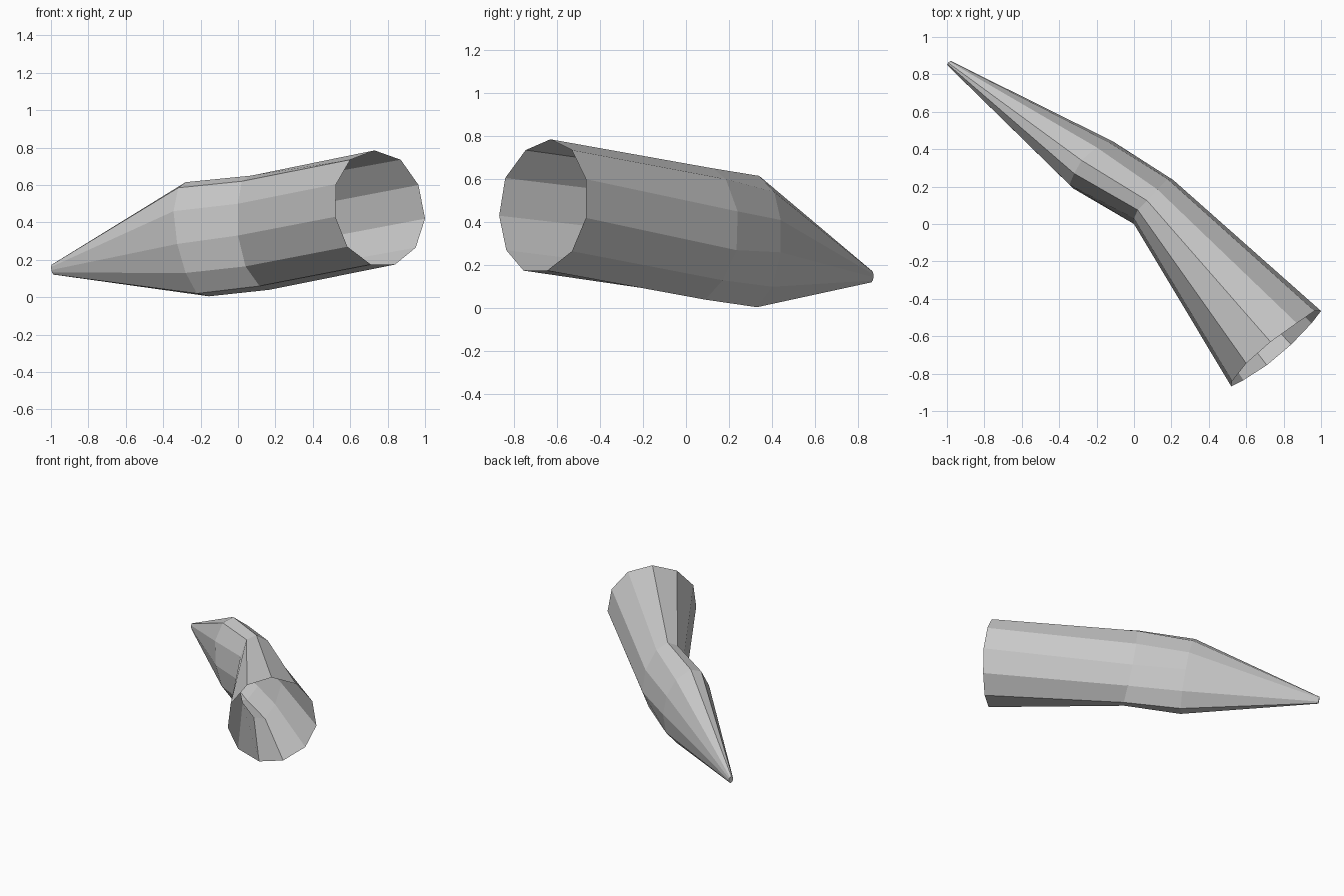
import bpy
import bmesh
from mathutils import Vector

# Eleven-sided cross-sections, from the open mouth to the bend
MOUTH = [(.73, -.63, .785), (.87, -.53, .735), (.965, -.465, .60), (1.0, -.465, .42),
         (.95, -.53, .265), (.84, -.645, .175), (.71, -.755, .175), (.585, -.835, .27),
         (.52, -.868, .43), (.525, -.84, .605), (.60, -.745, .735)]
ELBOW = [(.07, .125, .65), (.125, .185, .60), (.18, .24, .45), (.21, .235, .27),
         (.20, .17, .13), (.17, .09, .04), (.115, .03, .06), (.04, 0, .165),
         (0, 0, .33), (0, .03, .50), (.02, .075, .62)]
WAIST = [(-.28, .34, .615), (-.20, .41, .54), (-.14, .44, .41), (-.11, .44, .26),
         (-.11, .40, .10), (-.155, .33, .005), (-.22, .25, .02), (-.28, .20, .13),
         (-.325, .19, .285), (-.345, .21, .46), (-.32, .27, .585)]

# Tip ring: the waist section shrunk to a small end
centre = sum((Vector(p) for p in WAIST), Vector()) / len(WAIST)
tip_centre = Vector((-.989, .860, .148))
TIP = [tip_centre + (Vector(p) - centre) * .09 for p in WAIST]

# Hollow bent cone: bridge the sections, mouth left open
bm = bmesh.new()
rings = [[bm.verts.new(p) for p in ring] for ring in (MOUTH, ELBOW, WAIST, TIP)]
for a, b in zip(rings, rings[1:]):
    n = len(a)
    for i in range(n):
        j = (i + 1) % n
        bm.faces.new((a[i], a[j], b[j], b[i]))
bm.faces.new(rings[-1])
bmesh.ops.recalc_face_normals(bm, faces=bm.faces)

mesh = bpy.data.meshes.new("bent_hollow_cone")
bm.to_mesh(mesh)
bm.free()
bpy.context.collection.objects.link(bpy.data.objects.new("bent_hollow_cone", mesh))
